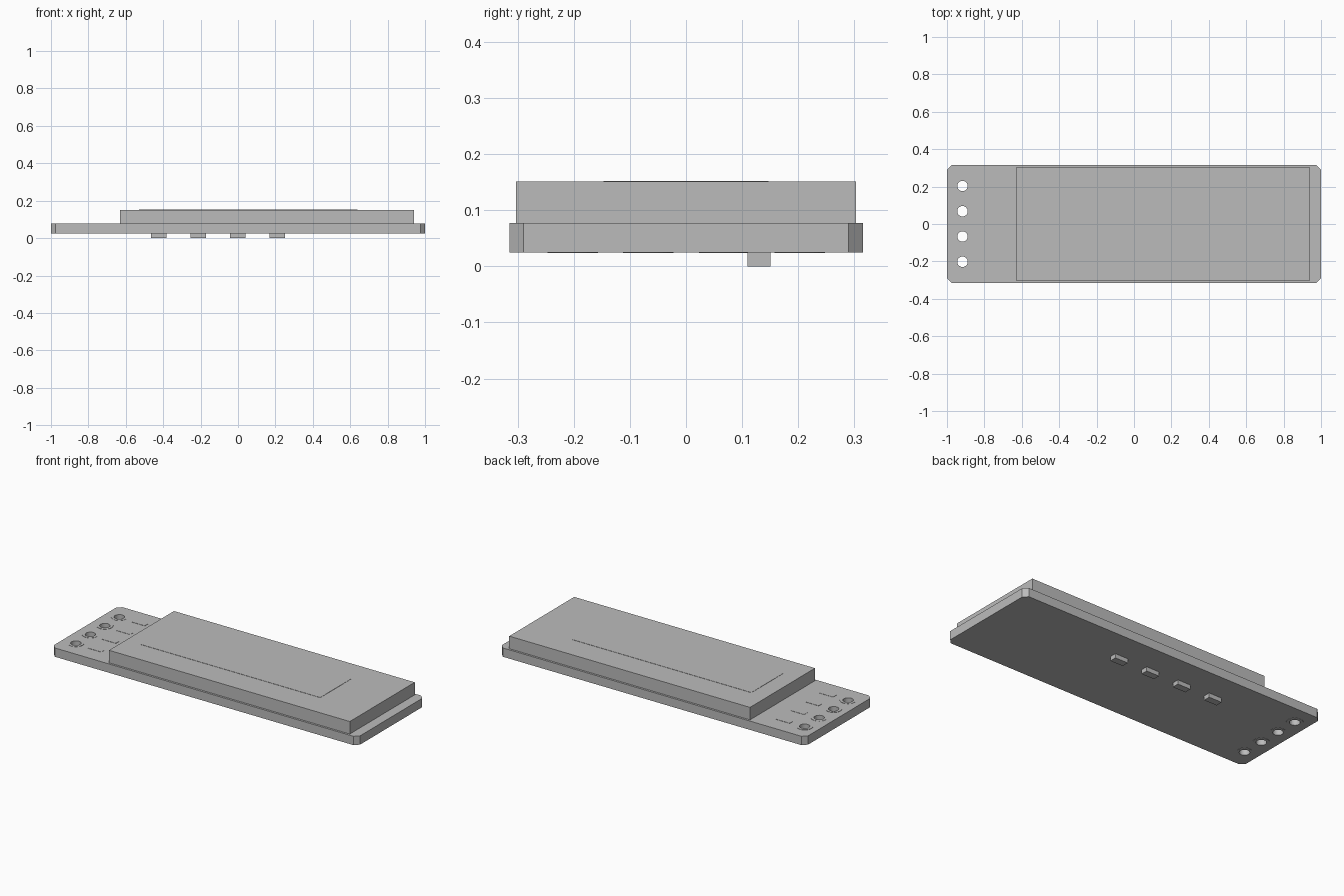
import bpy
from math import cos, sin, tau

cube = bpy.data.objects.get("Cube")
if cube:
    bpy.data.objects.remove(cube)

grey = bpy.data.materials.new("plain grey")
grey.use_nodes = True
grey.diffuse_color = (0.5, 0.5, 0.5, 1)
grey.node_tree.nodes["Principled BSDF"].inputs["Base Color"].default_value = (0.5, 0.5, 0.5, 1)

BOARD_BOTTOM, BOARD_TOP, SCREEN_TOP = 0.025, 0.077, 0.151
HOLE_X = -0.917
HOLE_YS = [0.203 - 0.135 * i for i in range(4)]


def circle(x, y, r, sides=32):
    return [(x + r * cos(tau * i / sides), y + r * sin(tau * i / sides)) for i in range(sides)]


def rect(x0, x1, y0, y1, c=0.0):
    """Rectangle outline, with corners cut off by c."""
    if not c:
        return [(x0, y0), (x1, y0), (x1, y1), (x0, y1)]
    return [(x0 + c, y0), (x1 - c, y0), (x1, y0 + c), (x1, y1 - c),
            (x1 - c, y1), (x0 + c, y1), (x0, y1 - c), (x0, y0 + c)]


def slab(name, outlines, z0, z1):
    """Extrude a flat outline; any further outlines inside it become holes."""
    curve = bpy.data.curves.new(name, 'CURVE')
    curve.dimensions = '2D'
    curve.fill_mode = 'BOTH'
    curve.extrude = (z1 - z0) / 2
    for pts in outlines:
        spline = curve.splines.new('POLY')
        spline.points.add(len(pts) - 1)
        for p, (x, y) in zip(spline.points, pts):
            p.co = (x, y, 0, 1)
        spline.use_cyclic_u = True
    temp = bpy.data.objects.new(name + "_outline", curve)
    bpy.context.collection.objects.link(temp)
    graph = bpy.context.evaluated_depsgraph_get()
    mesh = bpy.data.meshes.new_from_object(temp.evaluated_get(graph))
    bpy.data.objects.remove(temp)
    bpy.data.curves.remove(curve)
    mesh.name = name
    mesh.materials.clear()
    mesh.materials.append(grey)
    for poly in mesh.polygons:
        poly.use_smooth = False
    obj = bpy.data.objects.new(name, mesh)
    obj.location.z = (z0 + z1) / 2
    bpy.context.collection.objects.link(obj)
    return obj


# Circuit board with cut corners and pin holes
slab("circuit_board",
     [rect(-1, 1, -0.315, 0.315, 0.025)] + [circle(HOLE_X, y, 0.036) for y in HOLE_YS],
     BOARD_BOTTOM, BOARD_TOP)

# Display block and its thin viewing window
slab("display_block", [rect(-0.63, 0.942, -0.303, 0.303)], BOARD_TOP, SCREEN_TOP)
slab("display_window", [rect(-0.53, 0.64, -0.147, 0.147)], SCREEN_TOP, SCREEN_TOP + 0.0015)

# Plated pin holes, each with a plain marking strip beside it
for i, y in enumerate(HOLE_YS, 1):
    slab(f"pin_pad_{i}", [circle(HOLE_X, y, 0.045), circle(HOLE_X, y, 0.028)],
         BOARD_BOTTOM - 0.0015, BOARD_TOP + 0.0015)
    slab(f"marking_strip_{i}", [rect(-0.83, -0.74, y - 0.015, y + 0.015)],
         BOARD_TOP, BOARD_TOP + 0.0015)

# Small components under the board
for i in range(4):
    x = -0.424 + 0.2115 * i
    slab(f"underside_chip_{i + 1}", [rect(x - 0.042, x + 0.042, 0.11, 0.151)], 0, BOARD_BOTTOM)
